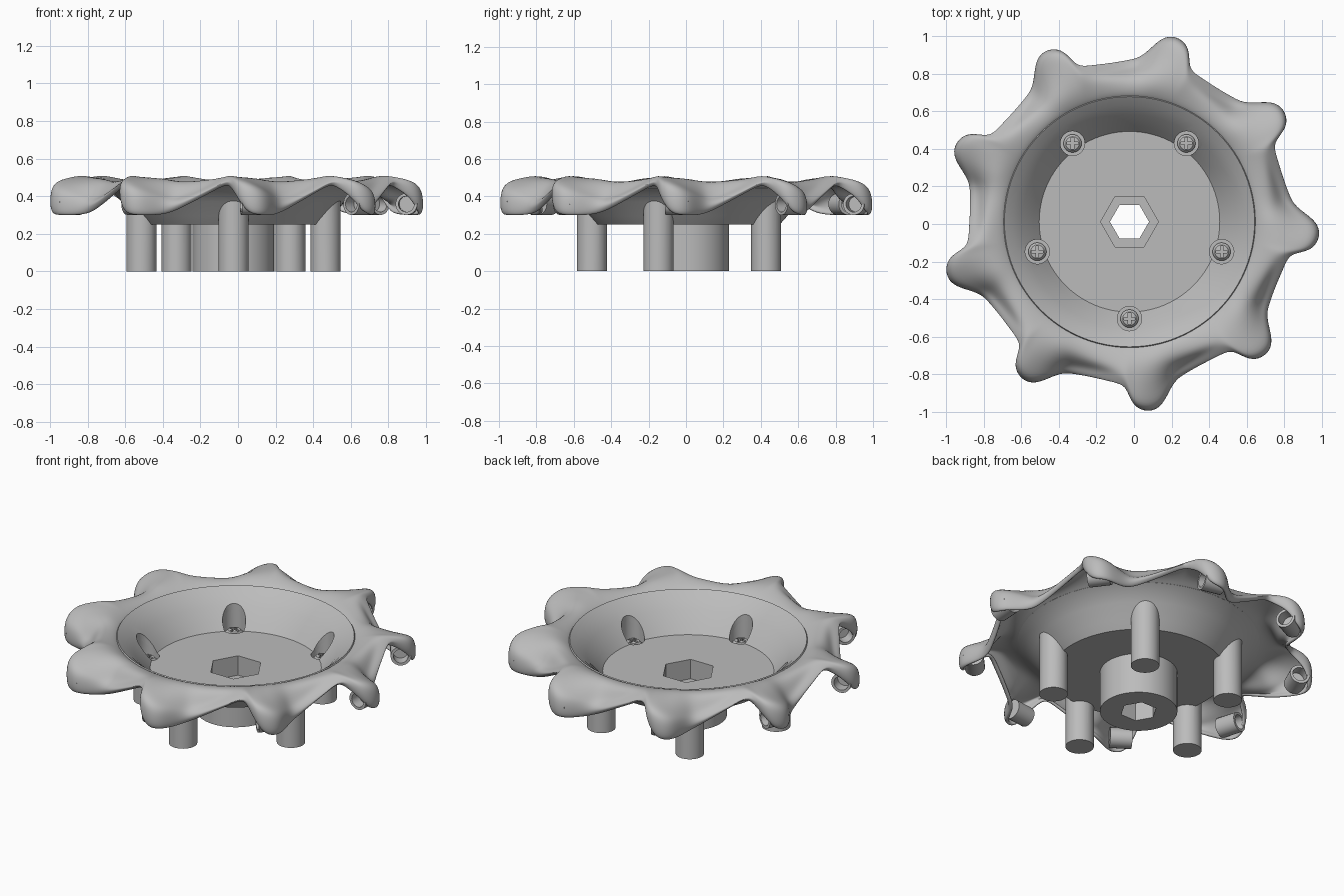
import bpy, bmesh, math
from mathutils import Vector, Matrix

if "Cube" in bpy.data.objects:
    bpy.data.objects.remove(bpy.data.objects["Cube"])

CENTRE = Vector((-0.024, 0.012, 0))
LOBES = 9
POSTS = 5

grey = bpy.data.materials.new("light grey")
grey.use_nodes = True
grey.diffuse_color = (0.5, 0.5, 0.5, 1)
grey.node_tree.nodes["Principled BSDF"].inputs["Base Color"].default_value = (0.5, 0.5, 0.5, 1)


def make(name, bm):
    bmesh.ops.recalc_face_normals(bm, faces=bm.faces)
    mesh = bpy.data.meshes.new(name)
    bm.to_mesh(mesh)
    bm.free()
    mesh.materials.append(grey)
    ob = bpy.data.objects.new(name, mesh)
    bpy.context.collection.objects.link(ob)
    ob.location = CENTRE
    return ob


def lathe(name, profile, sides=96, matrix=Matrix()):
    """Closed solid of revolution from (radius, height) points; zero radius is a pole."""
    bm = bmesh.new()
    rings = []
    for r, z in profile:
        n = sides if r > 0 else 1
        rings.append([bm.verts.new((r * math.cos(math.tau * i / sides),
                                    r * math.sin(math.tau * i / sides), z)) for i in range(n)])
    for a, b in zip(rings, rings[1:] + rings[:1]):
        for i in range(sides):
            j = (i + 1) % sides
            quad = [a[i % len(a)], a[j % len(a)], b[j % len(b)], b[i % len(b)]]
            face = list(dict.fromkeys(quad))
            if len(face) > 2:
                bm.faces.new(face)
    bm.transform(matrix)
    return make(name, bm)


def rod(name, radius, z0, z1, sides=40, matrix=Matrix()):
    return lathe(name, [(0, z0), (radius, z0), (radius, z1), (0, z1)], sides, matrix)


def box(name, size, matrix):
    bm = bmesh.new()
    bmesh.ops.create_cube(bm, size=1, matrix=matrix @ Matrix.Diagonal((*size, 1)))
    return make(name, bm)


def cut(ob, cutters):
    for c in cutters:
        c.hide_render = True
        mod = ob.modifiers.new("cut", 'BOOLEAN')
        mod.operation, mod.solver, mod.object = 'DIFFERENCE', 'EXACT', c


def finish(ob, angle=35):
    """Bake the modifiers and smooth all but the sharp edges."""
    bpy.context.view_layer.update()
    graph = bpy.context.evaluated_depsgraph_get()
    ob.data = bpy.data.meshes.new_from_object(ob.evaluated_get(graph))
    ob.modifiers.clear()
    for o in bpy.context.selected_objects:
        o.select_set(False)
    ob.select_set(True)
    bpy.context.view_layer.objects.active = ob
    bpy.ops.object.shade_smooth_by_angle(angle=math.radians(angle))


def around(k):
    turn = Matrix.Rotation(math.tau * k / POSTS - math.pi / 2, 4, 'Z')
    return turn @ Matrix.Translation((0.515, 0, 0))


# Bowl with floor and central hub
wall = [(0.48, 0.27), (0.51, 0.31), (0.57, 0.385), (0.62, 0.435), (0.665, 0.468)]
body = lathe("bowl_and_hub", [(0, 0), (0.217, 0), (0.217, 0.25), (0.49, 0.25), (0.53, 0.295),
                              (0.59, 0.37), (0.64, 0.42), (0.68, 0.445)] + wall[::-1] + [(0, 0.27)])
inside = lathe("bowl_inside_cutter", [(0, 0.27)] + wall + [(0.665, 0.6), (0, 0.6)])
hexes = [rod("hex_pocket_cutter", 0.154, 0.15, 0.4, 6), rod("hex_hole_cutter", 0.104, -0.1, 0.4, 6)]
bores = [rod("bore_cutter", 0.065, 0.235, 0.7, 32, around(k)) for k in range(POSTS)]
cut(body, hexes + bores)
finish(body)

# Mounting posts and their screws
slots = []
for k in range(POSTS):
    post = rod("post", 0.08, 0, 0.46, 40, around(k))
    cut(post, [inside, bores[k]])
    finish(post)
    screw = lathe("screw", [(0, 0.23), (0.048, 0.23), (0.048, 0.25), (0.036, 0.264), (0, 0.27)],
                  28, around(k))
    upright = Matrix.Translation(around(k).translation + Vector((0, 0, 0.265)))
    cross = [box("slot_cutter", s, upright) for s in ((0.06, 0.014, 0.03), (0.014, 0.06, 0.03))]
    cut(screw, cross)
    finish(screw)
    slots += cross
for c in hexes + bores + slots + [inside]:
    bpy.data.objects.remove(c)

# Wavy rim: per lobe, degrees from tip, edge radius, edge top, edge bottom, mid height
lobe = [(-9, 0.865, 0.5, 0.46, 0.505), (-7.2, 0.9, 0.5, 0.44, 0.508), (-5.5, 0.975, 0.49, 0.39, 0.508),
        (-2.5, 1.01, 0.48, 0.31, 0.508), (1, 1.015, 0.455, 0.295, 0.508), (4, 0.985, 0.43, 0.295, 0.505),
        (7, 0.92, 0.405, 0.295, 0.495), (10, 0.875, 0.385, 0.305, 0.485), (14, 0.86, 0.39, 0.33, 0.48),
        (20, 0.85, 0.425, 0.375, 0.49), (26, 0.855, 0.465, 0.42, 0.5)]
bm = bmesh.new()
columns = []
for k in range(LOBES):
    for t, edge, top, low, mid in lobe:
        a = math.radians(t - 3.5 + 360 * k / LOBES)
        shoulder = edge - 0.05 - 0.5 * max(0, edge - 0.9)
        path = [(0.655, 0.452), (0.69, 0.478), (0.77, mid), (shoulder, top + 0.01), (edge - 0.02, top - 0.005),
                (edge, top * 0.6 + low * 0.4), (edge, low + 0.02), (edge - 0.02, low)]
        columns.append([bm.verts.new((r * math.cos(a), r * math.sin(a), z)) for r, z in path])
for a, b in zip(columns, columns[1:] + columns[:1]):
    for i in range(len(a) - 1):
        bm.faces.new((a[i], a[i + 1], b[i + 1], b[i]))
rim = make("wavy_rim", bm)
if sum(p.normal.z for p in rim.data.polygons) < 0:
    rim.data.flip_normals()
shell = rim.modifiers.new("thickness", 'SOLIDIFY')
shell.thickness, shell.offset = 0.02, -1
smooth = rim.modifiers.new("smooth", 'SUBSURF')
smooth.levels = smooth.render_levels = 2
finish(rim, 50)

# Short open tube under each lobe tip
for k in range(LOBES):
    turn = Matrix.Rotation(math.radians(360 * k / LOBES - 3.5), 4, 'Z')
    place = turn @ Matrix.Translation((0.925, 0, 0.358)) @ Matrix.Rotation(-math.pi / 2, 4, 'X')
    tube = lathe("tip_tube", [(0, 0), (0.042, 0), (0.042, -0.065), (0.058, -0.065),
                              (0.058, 0.06), (0, 0.06)], 24, place)
    finish(tube)
